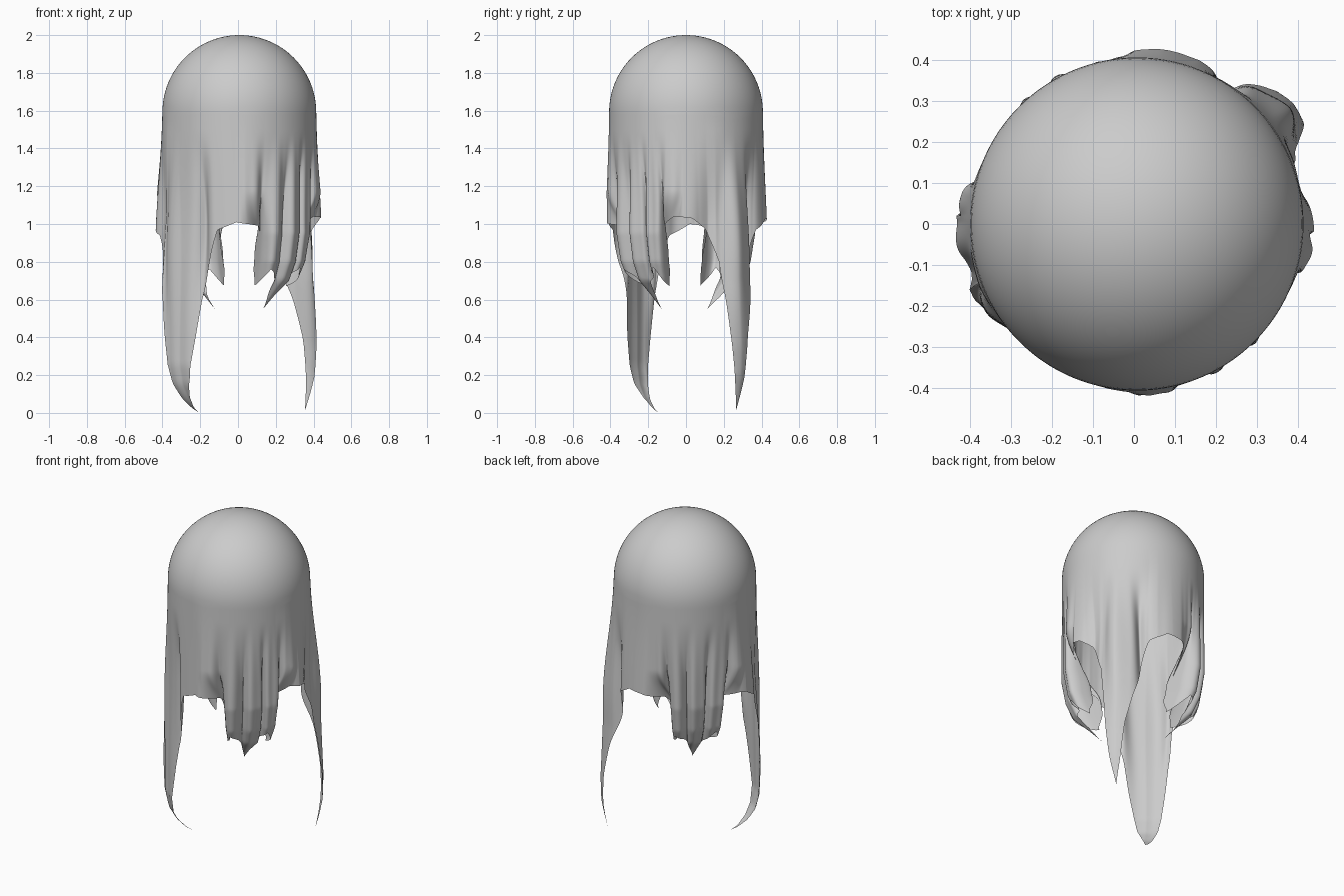
import bpy, bmesh
from math import sin, cos, pi, radians

cube = bpy.data.objects.get("Cube")
if cube:
    bpy.data.objects.remove(cube, do_unlink=True)

RADIUS, CENTRE_X, CENTRE_Z = 0.407, 0.007, 1.593
COLUMNS, DOME_ROWS, SKIRT_ROWS = 480, 24, 64

# Hem height by angle in degrees: two long tails, two short ragged corners
HEM = [(-12, 1.0), (-6, 1.04), (4, 1.03), (13, 0.97), (20, 0.87), (25, 0.8),
       (29, 0.6), (31, 0.4), (34, 0.17), (37.5, 0.01), (41, 0.17), (44, 0.4), (49, 0.6),
       (57, 0.8), (65, 0.97), (77, 1.03), (90, 1.02), (99, 0.99), (103, 0.9), (108, 0.77),
       (112, 0.67), (117, 0.76), (128, 0.7), (138, 0.55), (144, 0.69), (154, 0.77), (160, 0.67),
       (165, 0.82), (169, 0.98), (178, 1.0), (190, 0.94), (198, 0.79), (203, 0.6), (206, 0.4),
       (210, 0.17), (215.25, 0.0), (226, 0.17), (233, 0.4), (238, 0.6), (248, 0.8),
       (254, 0.97), (268, 1.01), (280, 0.99), (284, 0.9), (288, 0.77), (292, 0.67),
       (297, 0.76), (308, 0.69), (315, 0.55), (322, 0.69), (333, 0.77), (339, 0.67),
       (344, 0.82), (348, 1.0)]

# Outward swing of the lower cloth by angle
FLARE = [(-24, 0), (-15, 0.045), (-10, 0.045), (0, 0.03), (8, 0.015), (15, 0.02),
         (22, 0.05), (28, 0.06), (38, 0.06), (47, 0.045), (55, 0.025), (63, 0.01),
         (70, 0.03), (82, 0.03), (92, 0.02), (101, 0), (158, 0), (165, 0.035),
         (170, 0.055), (180, 0.04), (190, 0.035), (202, 0.06), (211, 0.02), (219, 0),
         (240, -0.01), (255, 0), (267, 0.005), (274, 0.025), (280, 0.02), (289, 0)]

# Change in distance from the axis of each corner by height
NEAR_TAIL = [(0, -0.16), (0.03, -0.11), (0.08, -0.06), (0.15, -0.02), (0.25, 0), (0.6, 0)]
FAR_TAIL = [(0, -0.035), (0.1, -0.01), (0.2, 0.01), (0.35, 0.015), (0.7, 0)]
SHORT = [(0.55, -0.23), (0.62, -0.16), (0.7, -0.07), (0.8, -0.025), (0.95, 0)]
# Angle, profile, pleat frequency, depth of the tucked-under edges
CORNERS = [(39, FAR_TAIL, 10, 0), (136, SHORT, 20, 0.16),
           (219, NEAR_TAIL, 10, 0), (316, SHORT, 20, 0.16)]


def lerp(table, x):
    if x <= table[0][0]:
        return table[0][1]
    for (a, p), (b, q) in zip(table, table[1:]):
        if x <= b:
            return p + (q - p) * (x - a) / (b - a)
    return table[-1][1]


def smooth(x):
    x = max(0.0, min(1.0, x))
    return x * x * (3 - 2 * x)


def skirt_point(deg, z):
    """Point on the hanging cloth, pleated around its nearest corner."""
    centre, table, pleats, tuck = min(
        CORNERS, key=lambda c: abs((deg - c[0] + 180) % 360 - 180))
    off = (deg - centre + 180) % 360 - 180
    gather = smooth((46 - abs(off)) / 22)
    flare = lerp(FLARE, (deg + 24) % 360 - 24) * smooth((1.65 - z) / 0.85)
    r = RADIUS + flare + lerp(table, z) * gather
    # Pleats with a ridge on the corner line
    grow = smooth((1.5 - z) / 0.5) * gather
    calm = 0.3 + 0.7 * smooth((z - 0.35) / 0.6)
    phase = radians(off) * pleats + 0.5 * sin(radians(deg) * 5 + 2.2 * z)
    wave = 0.5 - 0.5 * cos(phase)
    r -= grow * calm * (0.045 * wave ** 1.4 + 0.006 * sin(phase * 2.3))
    # Edges of the short corners fold back under the cloth
    if tuck:
        fold = smooth((1.18 - z) / 0.34) * smooth((46 - abs(off)) / 13)
        r -= tuck * fold * smooth((abs(off) - 19) / 11)
        limit = max(-23, min(23, off))
        off += (limit - off) * fold
    a = radians(centre + off + grow * calm * 2.2 * sin(phase))
    return CENTRE_X + r * cos(a), r * sin(a), z


# Draped cloth as one open sheet
bm = bmesh.new()
top = bm.verts.new((CENTRE_X, 0, CENTRE_Z + RADIUS))
columns = []
for i in range(COLUMNS):
    deg = 360 * i / COLUMNS
    col = []
    for j in range(1, DOME_ROWS + 1):
        p = pi / 2 * j / DOME_ROWS
        ring = RADIUS * sin(p)
        col.append((CENTRE_X + ring * cos(radians(deg)), ring * sin(radians(deg)),
                    CENTRE_Z + RADIUS * cos(p)))
    low = lerp(HEM, (deg + 12) % 360 - 12)
    for j in range(1, SKIRT_ROWS + 1):
        col.append(skirt_point(deg, CENTRE_Z + (low - CENTRE_Z) * j / SKIRT_ROWS))
    columns.append([bm.verts.new(c) for c in col])
for a, b in zip(columns, columns[1:] + columns[:1]):
    bm.faces.new((top, a[0], b[0]))
    for j in range(len(a) - 1):
        bm.faces.new((a[j], a[j + 1], b[j + 1], b[j]))
for f in bm.faces:
    f.smooth = True
mesh = bpy.data.meshes.new("draped_cloth")
bm.to_mesh(mesh)
bm.free()
cloth = bpy.data.objects.new("draped_cloth", mesh)
bpy.context.collection.objects.link(cloth)

# Plain grey fabric
grey = bpy.data.materials.new("grey_fabric")
grey.use_nodes = True
colour = (0.6, 0.6, 0.6, 1)
grey.diffuse_color = colour
grey.node_tree.nodes["Principled BSDF"].inputs["Base Color"].default_value = colour
mesh.materials.append(grey)
